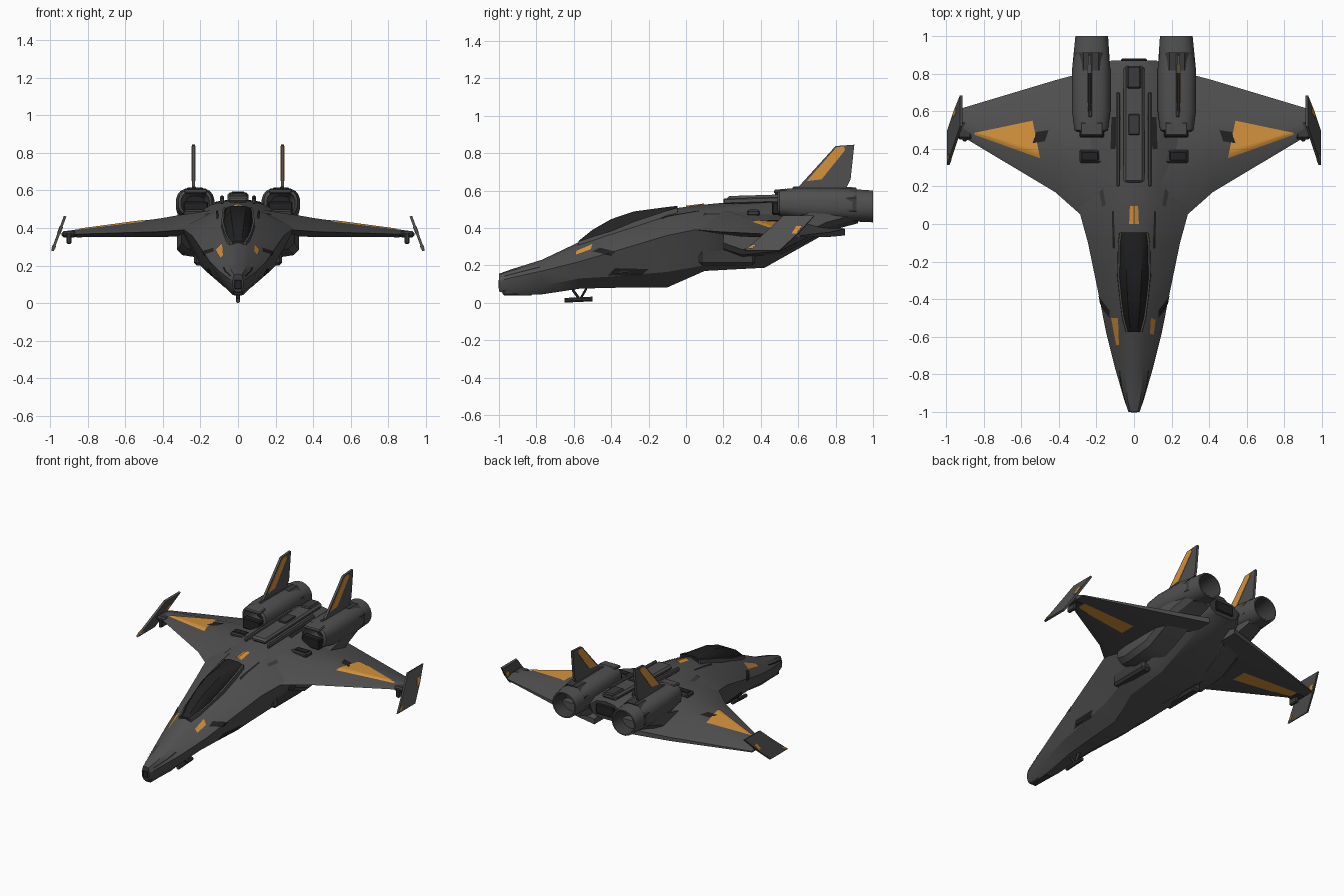
import bpy, bmesh, math
from mathutils import Vector
from mathutils.bvhtree import BVHTree

if "Cube" in bpy.data.objects:
    bpy.data.objects.remove(bpy.data.objects["Cube"])

def material(name, r, g, b):
    m = bpy.data.materials.new(name)
    m.diffuse_color = (r, g, b, 1)
    m.use_nodes = True
    m.node_tree.nodes["Principled BSDF"].inputs["Base Color"].default_value = m.diffuse_color
    return m

GREY = material("hull grey", 0.082, 0.080, 0.080)
PANEL = material("panel dark grey", 0.045, 0.044, 0.044)
DARK = material("near black", 0.016, 0.016, 0.017)
ORANGE = material("orange paint", 0.66, 0.29, 0.045)

def finish(name, bm, mat, mirror=False, normals=True, angle=28):
    if normals:
        bmesh.ops.recalc_face_normals(bm, faces=bm.faces)
    tree = BVHTree.FromBMesh(bm)
    me = bpy.data.meshes.new(name)
    bm.to_mesh(me)
    bm.free()
    ob = bpy.data.objects.new(name, me)
    bpy.context.collection.objects.link(ob)
    for m in (mat if isinstance(mat, list) else [mat]):
        me.materials.append(m)
    bpy.ops.object.select_all(action='DESELECT')
    ob.select_set(True)
    bpy.context.view_layer.objects.active = ob
    bpy.ops.object.shade_smooth_by_angle(angle=math.radians(angle))
    if mirror:
        ob.modifiers.new("mirror", 'MIRROR').use_mirror_merge = False
    return tree

def loft(name, rings, mat, mirror=False, caps=(True, True), cap_mat=(0, 0)):
    bm = bmesh.new()
    vs = [[bm.verts.new(p) for p in r] for r in rings]
    n = len(vs[0])
    for a, b in zip(vs, vs[1:]):
        for i in range(n):
            bm.faces.new((a[i], a[(i + 1) % n], b[(i + 1) % n], b[i]))
    for k, end in ((0, 0), (1, -1)):
        if caps[k]:
            bm.faces.new(vs[end]).material_index = cap_mat[k]
    return finish(name, bm, mat, mirror)

def prism(name, poly, thick, mat, mirror=True):
    t = Vector(thick) / 2
    return loft(name, [[Vector(p) - t for p in poly], [Vector(p) + t for p in poly]], mat, mirror)

def box(name, c, s, mat, mirror=False, bevel=0.006, tilt=0):
    bm = bmesh.new()
    bmesh.ops.create_cube(bm, size=1)
    bmesh.ops.scale(bm, vec=s, verts=bm.verts)
    bmesh.ops.bevel(bm, geom=bm.edges[:], offset=bevel, segments=1, affect='EDGES')
    for v in bm.verts:
        y, z = v.co.y, v.co.z + v.co.y * tilt
        v.co = Vector((v.co.x + c[0], y + c[1], z + c[2]))
    return finish(name, bm, mat, mirror)

def decal(name, quad, way, tree, mat, mirror=False, n=8, lift=0.004):
    """Thin painted plate: a quad projected on a surface along 'way'."""
    d = Vector({'down': (0, 0, -1), 'up': (0, 0, 1), 'in': (-1, 0, 0)}[way])
    bm = bmesh.new()
    grid = {}
    q = [Vector(p) for p in quad]
    for i in range(n + 1):
        for j in range(n + 1):
            u, v = i / n, j / n
            p = q[0].lerp(q[1], u).lerp(q[3].lerp(q[2], u), v)
            p = Vector((0, p.x, p.y)) if way == 'in' else Vector((p.x, p.y, 0))
            hit, nor, _, _ = tree.ray_cast(p - d * 3, d)
            if hit:
                grid[i, j] = bm.verts.new(hit - d * lift)
    for i in range(n):
        for j in range(n):
            keys = [(i, j), (i + 1, j), (i + 1, j + 1), (i, j + 1)]
            if all(k in grid for k in keys):
                f = bm.faces.new([grid[k] for k in keys])
                f.normal_update()
                if f.normal.dot(d) > 0:
                    f.normal_flip()
    bmesh.ops.remove_doubles(bm, verts=bm.verts, dist=0.0005)
    finish(name, bm, mat, mirror, normals=False)

# Fuselage: y, top z, shoulder x/z, chine x/z, lower x/z, keel x/z
def hull_ring(y, zt, *p):
    half = [(p[i], y, p[i + 1]) for i in range(0, 8, 2)]
    return [(0, y, zt)] + half + [(-x, y, z) for x, y, z in reversed(half)]

HULL = [(-1.0, .155, .02, .15, .03, .115, .026, .08, .014, .06),
        (-.93, .18, .035, .173, .054, .135, .042, .075, .018, .04),
        (-.77, .23, .05, .215, .1, .17, .075, .09, .03, .045),
        (-.57, .325, .06, .305, .15, .22, .11, .13, .04, .075),
        (-.4, .375, .085, .365, .183, .27, .13, .14, .05, .08),
        (-.1, .5, .1, .462, .245, .36, .165, .165, .07, .082),
        (.1, .525, .12, .49, .3, .4, .2, .2, .11, .17),
        (.42, .555, .14, .525, .32, .42, .21, .25, .13, .187),
        (.8, .56, .11, .54, .22, .47, .14, .42, .09, .4),
        (.87, .55, .07, .54, .12, .5, .1, .45, .06, .43)]
hull = loft("fuselage", [hull_ring(*h) for h in HULL], [GREY, PANEL], cap_mat=(1, 1))

# Canopy with frame rails
def canopy_ring(y, w, zb, zt):
    return [(-w, y, zb - .05), (-w, y, zb), (-.85 * w, y, zb + .55 * (zt - zb)), (-.5 * w, y, zt),
            (.5 * w, y, zt), (.85 * w, y, zb + .55 * (zt - zb)), (w, y, zb), (w, y, zb - .05)]
CAN = [(-.575, .035, .32, .33), (-.5, .055, .345, .39), (-.4, .068, .375, .447),
       (-.28, .08, .425, .488), (-.1, .076, .485, .512), (-.045, .068, .5, .518)]
loft("canopy", [canopy_ring(*c) for c in CAN], DARK)
loft("canopy_rail", [[(w - .005, y, z - .03), (w + .01, y, z - .03), (w + .008, y, z + .008), (w - .003, y, z + .008)]
                     for y, w, z, _ in CAN], GREY, mirror=True)

# Wings: x, leading y, trailing y, leading z, top z, bottom z
def wing_ring(x, le, te, zl, zt, zb):
    c = te - le
    return [(x, le, zl), (x, le + .3 * c, zt), (x, le + .62 * c, zt - .1 * (zt - zb)),
            (x, te, zb + .25 * (zt - zb)), (x, te, zb), (x, le + .3 * c, zb)]
wing = loft("wing", [wing_ring(.1, -.1, .85, .4, .5, .36), wing_ring(.29, .055, .8, .39, .472, .355),
                     wing_ring(.42, .17, .765, .38, .45, .352), wing_ring(.93, .475, .612, .365, .382, .352)],
            GREY, mirror=True)
decal("wing_top_paint", [(.54, .55), (.5, .35), (.85, .475), (.85, .485)], 'down', wing, ORANGE, True, 12)
decal("wing_under_paint", [(.45, .42), (.45, .53), (.86, .55), (.86, .48)], 'up', wing, ORANGE, True, 12)
decal("wing_vent", [(.455, .5), (.475, .44), (.54, .43), (.52, .49)], 'down', wing, DARK, True, 4)

# Wingtip fins, joints and pods
def tip(y, t):
    return (.92 + .068 * t, y, .463 - .185 * t)
prism("winglet", [tip(.52, 0), tip(.685, 0), tip(.6, .5), tip(.5, 1), tip(.315, 1), tip(.42, .5)],
      (.013, 0, .005), GREY)
prism("winglet_paint", [tip(.59, .3), tip(.62, .3), tip(.59, .52), tip(.565, .52)], (.018, 0, .007), ORANGE)
prism("winglet_front_paint", [tip(.33, .93), tip(.36, .85), tip(.375, .85), tip(.35, .95)], (.018, 0, .007), ORANGE)
box("tip_joint", (.9, .5, .367), (.08, .1, .035), PANEL, True, .012)
box("tip_pod", (.9, .475, .345), (.025, .07, .06), PANEL, True)

# Engine nacelles
def oval(y, cx, cz, rx, rz, n=20, e=.75):
    out = []
    for i in range(n):
        a = 2 * math.pi * (i + .5) / n
        c, s = math.cos(a), math.sin(a)
        out.append((cx + rx * math.copysign(abs(c) ** e, c), y, cz + rz * math.copysign(abs(s) ** e, s)))
    return out
X = .228
loft("engine_nacelle", [oval(.6, X, .53, .05, .04), oval(.49, X, .535, .075, .06), oval(.5, X, .535, .09, .072),
                        oval(.6, X, .53, .103, .085), oval(.82, X, .525, .103, .088),
                        oval(1.0, X - .003, .515, .088, .086, e=.95), oval(1.0, X - .003, .515, .08, .078, e=1),
                        oval(.86, X, .515, .068, .066, e=1)],
     [GREY, DARK], True, cap_mat=(1, 1))
loft("nozzle_liner", [oval(.995, X - .003, .515, .078, .076, e=1), oval(.862, X, .515, .064, .062, e=1)],
     PANEL, True, caps=(False, False))
box("nacelle_ridge", (X + .005, .74, .612), (.018, .34, .014), GREY, True, .004, -.01)
box("intake_slot", (.225, .485, .505), (.13, .05, .07), DARK, True)
box("intake_lip", (.225, .505, .597), (.12, .07, .02), GREY, True, .006, .1)
box("nacelle_band", (X, .865, .525), (.19, .015, .178), PANEL, True, .055)

# Tail fins
F = .236
prism("tail_fin", [(F, .58, .6), (F, .62, .64), (F, .8, .838), (F, .9, .845), (F, .88, .66), (F, .85, .6)],
      (.016, 0, 0), GREY)
prism("tail_fin_paint", [(F, .645, .65), (F, .725, .66), (F, .85, .815), (F, .845, .836), (F, .805, .832)],
      (.022, 0, 0), ORANGE)

# Under-wing engine trunks with dark intakes
def trunk(y, x0, x1, z0, z1):
    c = .03
    return [(x0, y, z1), (x1, y, z1), (x1, y, z0 + c), (x1 - c, y, z0), (x0, y, z0 - .02)]
loft("lower_trunk", [trunk(.2, .16, .3, .29, .4), trunk(.3, .16, .325, .255, .42), trunk(.5, .16, .325, .275, .44),
                     trunk(.75, .15, .32, .4, .5), trunk(.92, .16, .3, .445, .5)],
     [GREY, DARK], True, cap_mat=(1, 0))
box("trunk_step", (.2, .22, .25), (.07, .3, .1), PANEL, True, .015)

# Spine equipment behind the cockpit
box("spine", (0, .53, .562), (.11, .62, .035), GREY, False, .012, .03)
box("spine_hatch", (0, .53, .582), (.06, .11, .014), PANEL, False, .004, .03)
box("spine_rear_block", (0, .78, .58), (.075, .12, .03), PANEL, False, .008)
box("spine_side_rail", (.085, .45, .55), (.02, .5, .03), GREY, True, .006, .03)
box("tail_grille", (0, .865, .49), (.14, .03, .07), DARK)
box("shoulder_box", (.225, .36, .48), (.13, .07, .03), PANEL, True, .008)
box("shoulder_vent", (.235, .36, .493), (.09, .045, .012), DARK, True, .003)
decal("spine_patch", [(.1, .4), (.125, .4), (.12, .57), (.07, .57)], 'down', hull, DARK, True, 5, .006)
decal("shoulder_panel", [(.15, .1), (.17, .09), (.2, .26), (.18, .27)], 'down', hull, PANEL, True, 5)
decal("cheek_line", [(.1, -.13), (.113, -.13), (.118, .07), (.108, .07)], 'down', hull, DARK, True, 5)

# Painted patches and vents on the hull
decal("rear_canopy_patch", [(-.026, 0), (.026, 0), (.022, .095), (-.022, .095)], 'down', hull, ORANGE, lift=.006)
decal("nose_patch_left", [(-.122, -.5), (-.085, -.5), (-.08, -.645), (-.095, -.645)], 'down', hull, ORANGE)
decal("nose_patch_right", [(.09, -.5), (.115, -.51), (.105, -.59), (.085, -.585)], 'down', hull, ORANGE)
decal("upper_side_vent", [(-.5, .275), (-.4, .25), (-.38, .275), (-.46, .295)], 'in', hull, DARK, True, 4)
decal("lower_side_vent", [(-.42, .145), (-.24, .145), (-.2, .18), (-.38, .185)], 'in', hull, DARK, True, 5)
decal("nose_side_seam", [(-.97, .14), (-.78, .188), (-.78, .194), (-.97, .146)], 'in', hull, DARK, True, 5)
box("side_vent_frame", (.137, -.31, .165), (.03, .15, .014), PANEL, True, .004, .05)
box("nose_intake", (0, -.985, .1), (.045, .035, .055), DARK, False, .006)
box("nose_chin", (0, -.9, .055), (.05, .16, .03), PANEL, False, .006)

# Belly sensor on its struts
def rod(y0, y1, z0, z1, r):
    return [oval(y0, 0, z0, r, r, 10, 1), oval(y1, 0, z1, r, r, 10, 1)]
loft("belly_gun", rod(-.65, -.5, .013, .02, .0125), PANEL)
loft("gun_strut_front", rod(-.61, -.57, .075, .02, .012), PANEL)
loft("gun_strut_rear", rod(-.53, -.565, .08, .02, .012), PANEL)
